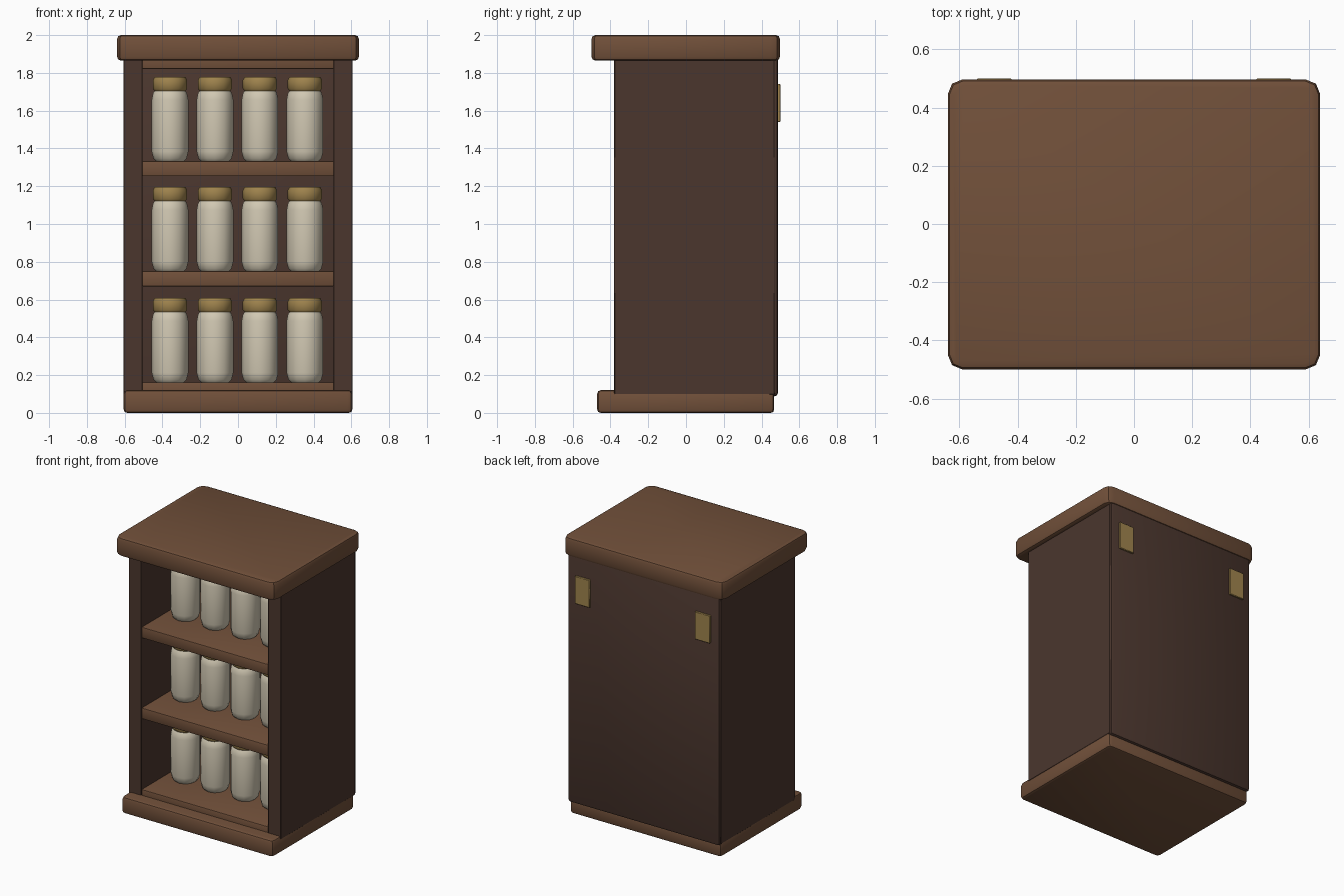
import bpy, bmesh
from math import radians, cos, sin, pi

if "Cube" in bpy.data.objects:
    bpy.data.objects.remove(bpy.data.objects["Cube"])


def material(name, rgb):
    m = bpy.data.materials.new(name)
    m.diffuse_color = (*rgb, 1)
    m.use_nodes = True
    m.node_tree.nodes["Principled BSDF"].inputs["Base Color"].default_value = m.diffuse_color
    return m


DARK = material("dark_wood", (0.070, 0.037, 0.027))
BROWN = material("brown_wood", (0.165, 0.080, 0.042))
GLASS = material("cream_glass", (0.64, 0.58, 0.45))
BRASS = material("brass", (0.35, 0.23, 0.075))


def finish(name, bm, mat):
    bmesh.ops.recalc_face_normals(bm, faces=bm.faces[:])
    me = bpy.data.meshes.new(name)
    bm.to_mesh(me)
    bm.free()
    me.materials.append(mat)
    me.shade_smooth()
    me.set_sharp_from_angle(angle=radians(40))
    ob = bpy.data.objects.new(name, me)
    bpy.context.collection.objects.link(ob)
    return ob


def bevel(bm, edges, width, seg):
    bmesh.ops.bevel(bm, geom=edges, offset=width, segments=seg,
                    profile=0.5, affect='EDGES')


def box(name, x, y, z, mat, rim=0.0, corner=0.0, seg=2):
    """Box from (min, max) ranges; corner rounds the plan, rim the other edges."""
    bm = bmesh.new()
    bmesh.ops.create_cube(bm, size=1)
    for v in bm.verts:
        v.co = [r[0] + (c + 0.5) * (r[1] - r[0]) for r, c in zip((x, y, z), v.co)]
    if corner:
        bevel(bm, [e for e in bm.edges
                   if abs(e.verts[0].co.z - e.verts[1].co.z) > 1e-4], corner, seg)
        bevel(bm, [e for e in bm.edges
                   if abs(e.verts[0].co.z - e.verts[1].co.z) < 1e-4
                   and any(abs(f.normal.z) > 0.9 for f in e.link_faces)
                   and e.calc_face_angle(0) > 1], rim, seg)
    elif rim:
        bevel(bm, bm.edges[:], rim, seg)
    return finish(name, bm, mat)


def lathe(name, profile, loc, mat, n=12):
    """Closed turned solid from (radius, height) points."""
    bm = bmesh.new()
    rings = [[bm.verts.new((loc[0] + r * cos(2 * pi * i / n),
                            loc[1] + r * sin(2 * pi * i / n), loc[2] + h))
              for i in range(n)] for r, h in profile]
    for a, b in zip(rings, rings[1:]):
        for i in range(n):
            j = (i + 1) % n
            bm.faces.new((a[i], a[j], b[j], b[i]))
    bm.faces.new(rings[0][::-1])
    bm.faces.new(rings[-1])
    return finish(name, bm, mat)


# Top and base slabs
box("top_slab", (-0.64, 0.64), (-0.5, 0.497), (1.865, 2.0), BROWN, 0.02, 0.05)
box("base_slab", (-0.605, 0.605), (-0.47, 0.467), (0, 0.12), BROWN, 0.018, 0.025)

# Side walls, with a brass hanging plate behind each
for s, side in ((-1, "left"), (1, "right")):
    box(side + "_wall", sorted((s * 0.505, s * 0.607)), (-0.38, 0.47),
        (0.098, 1.89), DARK, 0.003, seg=1)
    box(side + "_hanging_plate", sorted((s * 0.42, s * 0.54)), (0.475, 0.5),
        (1.54, 1.74), BRASS, 0.003, seg=1)

# Back panel
box("back_panel", (-0.605, 0.605), (0.445, 0.487), (0.088, 1.89), DARK, 0.018)

# Four shelves (the highest one is the ceiling)
shelf_tops = (0.162, 0.75, 1.333, 1.9)
for i, top in enumerate(shelf_tops):
    box(f"shelf_{i + 1}", (-0.51, 0.51), (-0.377, 0.455), (top - 0.08, top),
        BROWN, 0.008)

# A row of four lidded jars on each of the lower three shelves
JAR = [(0.074, 0), (0.088, 0.014), (0.097, 0.05), (0.097, 0.325),
       (0.09, 0.36), (0.076, 0.38)]
LID = [(0.08, 0.37), (0.091, 0.384), (0.091, 0.428), (0.082, 0.445)]
for r, top in enumerate(shelf_tops[:3]):
    for c in range(4):
        at = (-0.36 + 0.238 * c, -0.085, top)
        lathe(f"jar_{r + 1}_{c + 1}", JAR, at, GLASS)
        lathe(f"jar_lid_{r + 1}_{c + 1}", LID, at, BRASS)
